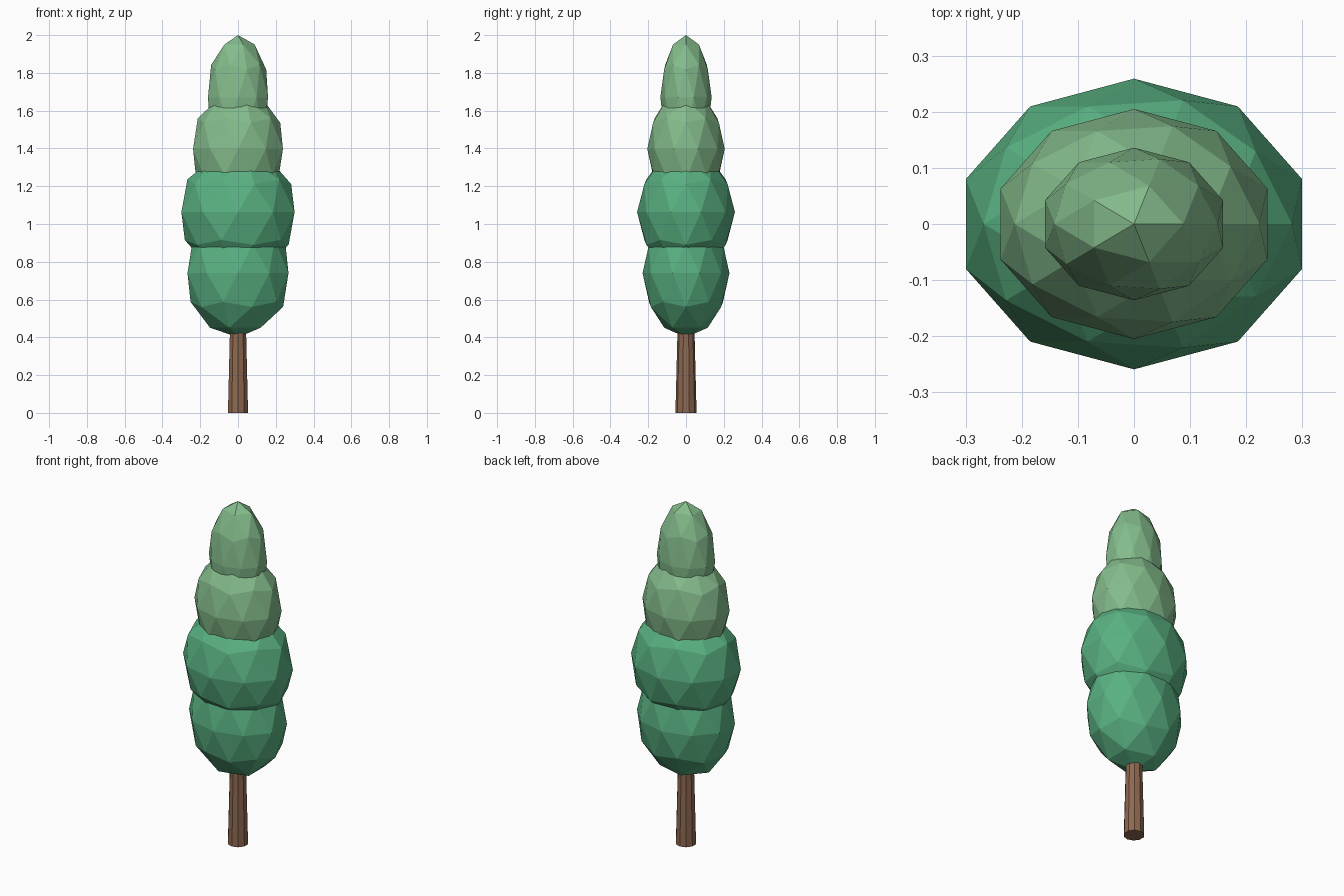
import bpy

if "Cube" in bpy.data.objects:
    bpy.data.objects.remove(bpy.data.objects["Cube"])


def material(name, rgb):
    m = bpy.data.materials.new(name)
    m.diffuse_color = (*rgb, 1)
    m.use_nodes = True
    m.node_tree.nodes["Principled BSDF"].inputs["Base Color"].default_value = m.diffuse_color
    return m


bark = material("bark", (0.27, 0.14, 0.08))
dark_leaf = material("dark_leaf", (0.10, 0.44, 0.22))
light_leaf = material("light_leaf", (0.23, 0.50, 0.26))

# Tapered ten-sided trunk, running up into the foliage
bottom, top = 0.0, 0.55
bpy.ops.mesh.primitive_cone_add(vertices=10, radius1=0.056, radius2=0.042,
                                depth=top - bottom, location=(0, 0, (top + bottom) / 2))
trunk = bpy.context.object
trunk.name = "trunk"
trunk.data.materials.append(bark)

# Stacked faceted foliage: name, centre height, radii, material
tiers = [
    ("foliage_bottom", 0.74, (0.281, 0.23, 0.34), dark_leaf),
    ("foliage_lower", 1.063, (0.315, 0.259, 0.33), dark_leaf),
    ("foliage_upper", 1.397, (0.25, 0.205, 0.31), light_leaf),
    ("foliage_top", 1.67, (0.167, 0.136, 0.33), light_leaf),
]
for name, z, radii, mat in tiers:
    bpy.ops.mesh.primitive_ico_sphere_add(subdivisions=2, radius=1, location=(0, 0, z))
    tier = bpy.context.object
    tier.name = name
    tier.scale = radii
    tier.data.materials.append(mat)
